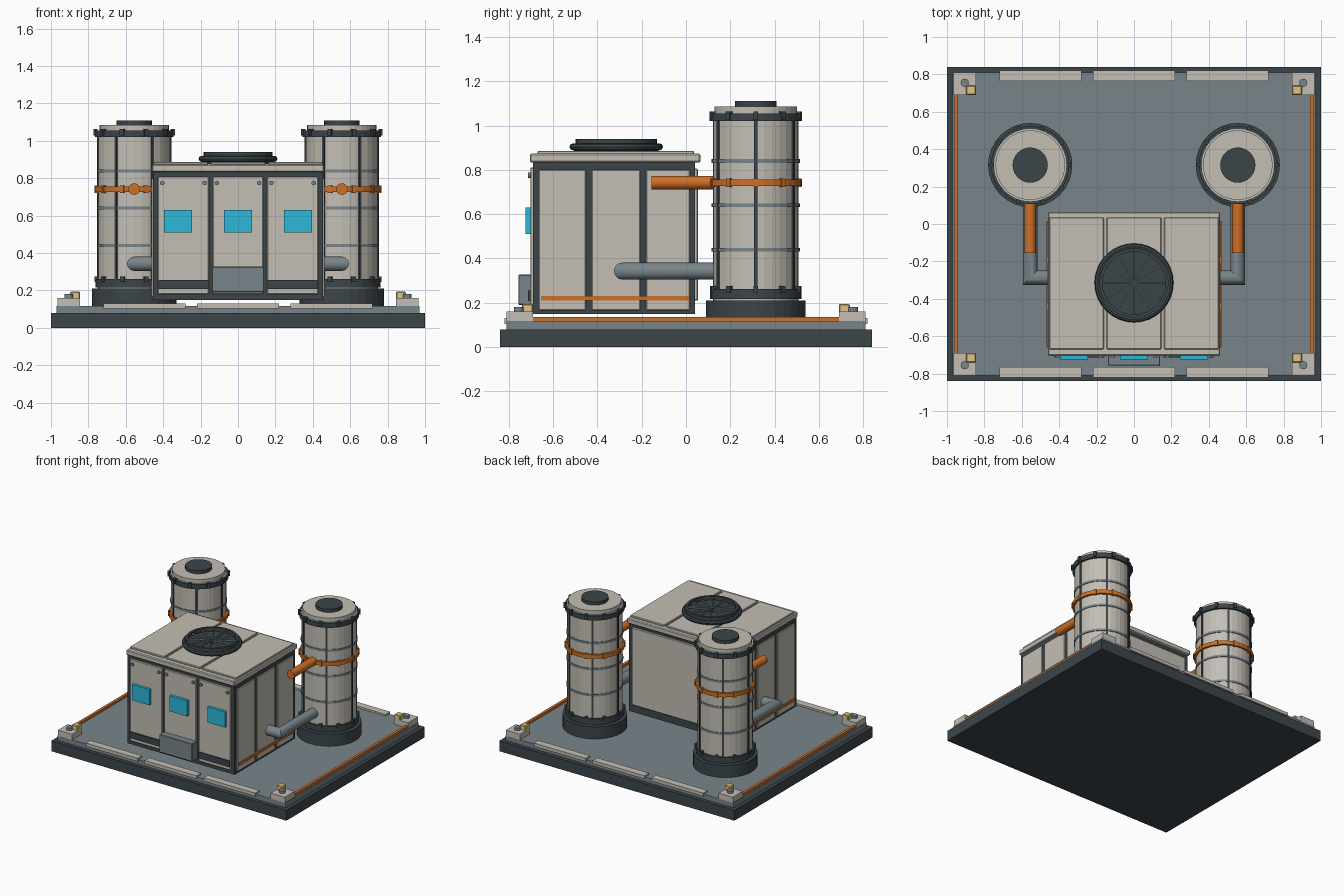
import bpy, bmesh, math
from mathutils import Matrix, Vector

if "Cube" in bpy.data.objects:
    bpy.data.objects.remove(bpy.data.objects["Cube"])


def mat(name, *c):
    m = bpy.data.materials.new(name)
    m.diffuse_color = (*c, 1)
    m.use_nodes = True
    m.node_tree.nodes["Principled BSDF"].inputs["Base Color"].default_value = m.diffuse_color
    return m


DARK = mat("dark_metal", .045, .06, .068)
MID = mat("mid_grey", .19, .235, .255)
LIGHT = mat("light_panel", .55, .52, .46)
ORANGE = mat("orange", .62, .16, .02)
CYAN = mat("cyan_glass", .025, .48, .70)
YELLOW = mat("pale_yellow", .75, .56, .23)


def finish(name, bm, m, smooth=False):
    bmesh.ops.recalc_face_normals(bm, faces=bm.faces)
    me = bpy.data.meshes.new(name)
    bm.to_mesh(me)
    bm.free()
    me.materials.append(m)
    ob = bpy.data.objects.new(name, me)
    bpy.context.collection.objects.link(ob)
    if smooth:
        bpy.ops.object.select_all(action='DESELECT')
        ob.select_set(True)
        bpy.context.view_layer.objects.active = ob
        bpy.ops.object.shade_smooth_by_angle(angle=math.radians(30))
    return ob


def box(name, m, x, y, z, bevel=0):
    """Box from (min, max) pairs."""
    bm = bmesh.new()
    c = Vector([(a[0] + a[1]) / 2 for a in (x, y, z)])
    s = [abs(a[1] - a[0]) for a in (x, y, z)]
    bmesh.ops.create_cube(bm, size=1, matrix=Matrix.Translation(c) @ Matrix.Diagonal((*s, 1)))
    ob = finish(name, bm, m)
    if bevel:
        b = ob.modifiers.new("bevel", 'BEVEL')
        b.width, b.segments = bevel, 1
    return ob


def cyl(name, m, c, r, length, axis='Z', n=32, smooth=False):
    """Cylinder centred on c along an axis."""
    rot = {'Z': Matrix(), 'Y': Matrix.Rotation(math.pi / 2, 4, 'X'),
           'X': Matrix.Rotation(math.pi / 2, 4, 'Y')}[axis]
    bm = bmesh.new()
    bmesh.ops.create_cone(bm, cap_ends=True, segments=n, radius1=r, radius2=r,
                          depth=length, matrix=Matrix.Translation(c) @ rot)
    return finish(name, bm, m, smooth)


def ring(name, m, c, profile, n=32):
    """Closed (radius, z) profile swept around a vertical axis at c."""
    bm = bmesh.new()
    rows = [[bm.verts.new((c[0] + r * math.cos(2 * math.pi * i / n),
                           c[1] + r * math.sin(2 * math.pi * i / n), z)) for r, z in profile]
            for i in range(n)]
    k = len(profile)
    for i in range(n):
        a, b = rows[i], rows[(i + 1) % n]
        for j in range(k):
            bm.faces.new((a[j], b[j], b[(j + 1) % k], a[(j + 1) % k]))
    return finish(name, bm, m)


def band(name, m, c, r0, r1, z0, z1):
    return ring(name, m, c, [(r0, z0), (r1, z0), (r1, z1), (r0, z1)])


def radial(name, m, c, count, r0, r1, width, z0, z1):
    """Boxes repeated around a vertical axis, joined in one object."""
    bm = bmesh.new()
    for i in range(count):
        mx = (Matrix.Translation((c[0], c[1], (z0 + z1) / 2))
              @ Matrix.Rotation(2 * math.pi * i / count, 4, 'Z')
              @ Matrix.Translation(((r0 + r1) / 2, 0, 0))
              @ Matrix.Diagonal((r1 - r0, width, z1 - z0, 1)))
        bmesh.ops.create_cube(bm, size=1, matrix=mx)
    return finish(name, bm, m)


def span(s, a, b):
    return tuple(sorted((s * a, s * b)))


# platform
box("base_slab", DARK, (-1, 1), (-.84, .84), (0, .08))
box("deck_plate", MID, (-.97, .97), (-.81, .81), (.08, .117))
for s in (-1, 1):
    box("deck_side_strip", ORANGE, span(s, .94, .96), (-.69, .69), (.115, .135))
    for x in (-.5, 0, .5):
        box("deck_edge_strip", LIGHT, (x - .22, x + .22), span(s, .765, .82), (.105, .13))
    for t in (-1, 1):
        box("corner_block", LIGHT, span(s, .845, .965), span(t, .69, .81), (.115, .16))
        cyl("corner_bolt", MID, (s * .905, t * .755, .168), .022, .024, n=12)
        box("corner_lamp", YELLOW, span(s, .845, .897), span(t, .69, .74), (.155, .195), .005)

# cabinet body and lid
box("cabinet_frame", DARK, (-.455, .455), (-.69, .04), (.15, .835))
box("cabinet_lid", LIGHT, (-.46, .46), (-.705, .065), (.833, .873), .006)
for x in (-.307, 0, .307):
    box("lid_panel", LIGHT, (x - .146, x + .146), (-.67, .035), (.87, .886), .004)
box("cabinet_back_panel", LIGHT, (-.425, .425), (.03, .054), (.21, .805), .004)

# cabinet side panels
for s in (-1, 1):
    for y in ((-.665, -.452), (-.427, -.207), (-.18, .018)):
        box("cabinet_side_panel", LIGHT, span(s, .44, .463), y, (.165, .80), .004)
    box("side_orange_strip", ORANGE, span(s, .45, .469), (-.655, .015), (.21, .23))

# cabinet front doors with windows, bolts and vents
for x in (-.292, 0, .292):
    box("front_door", LIGHT, (x - .136, x + .136), (-.703, -.68), (.18, .81), .004)
    wx = x * 1.1
    box("door_window", CYAN, (wx - .075, wx + .075), (-.724, -.70), (.51, .63))
    for d in (-.113, .113):
        cyl("door_bolt", MID, (x + d, -.705, .775), .012, .016, 'Y', 12)
    if x:
        box("door_vent", DARK, (x - .133, x + .133), (-.713, -.69), (.208, .255))
box("front_service_box", MID, (-.14, .14), (-.757, -.69), (.19, .328), .004)

# roof fan
F = (0, -.315)
cyl("fan_disc", DARK, (*F, .89), .19, .03)
ring("fan_outer_ring", DARK, F,
     [(.195 + .016 * math.cos(a * math.pi / 4), .904 + .016 * math.sin(a * math.pi / 4)) for a in range(8)])
band("fan_guard_ring", DARK, F, .168, .185, .91, .94)
radial("fan_spokes", MID, F, 12, 0, .172, .006, .918, .93)
cyl("fan_hub", DARK, (*F, .917), .022, .034, n=16)

# twin tanks with plumbing
for s in (-1, 1):
    c = (s * .555, .315)
    cyl("tank_base", DARK, (*c, .162), .225, .096)
    cyl("tank_body", LIGHT, (*c, .63), .194, .85)
    band("tank_lower_flange", DARK, c, .18, .206, .217, .262)
    band("tank_upper_flange", DARK, c, .17, .209, 1.02, 1.055)
    cyl("tank_cap", LIGHT, (*c, 1.065), .186, .04)
    cyl("tank_cap_knob", DARK, (*c, 1.095), .094, .03)
    for z in (.44, .64, .84):
        band("tank_seam_ring", MID, c, .185, .199, z - .008, z + .008)
    radial("tank_ribs", DARK, c, 6, .185, .2, .014, .25, 1.03)
    band("tank_orange_band", ORANGE, c, .185, .209, .727, .756)
    radial("orange_band_clips", ORANGE, c, 10, .195, .213, .02, .722, .762)
    radial("upper_flange_bolts", DARK, c, 10, .195, .217, .022, 1.028, 1.064)
    radial("lower_flange_bolts", DARK, c, 10, .19, .213, .022, .245, .275)
    cyl("orange_pipe", ORANGE, (c[0], -.013, .742), .031, .285, 'Y', 20, True)
    # mitred lower pipe from the tank into the cabinet
    bm = bmesh.new()
    rows = []
    for i in range(20):
        u, w = .038 * math.cos(i * math.pi / 10), .343 + .038 * math.sin(i * math.pi / 10)
        pts = ((.555 + u, .16, w), (.555 + u, -.287 - u, w), (.44, -.287 - u, w))
        rows.append([bm.verts.new((s * p[0], p[1], p[2])) for p in pts])
    for i in range(20):
        a, b = rows[i], rows[(i + 1) % 20]
        for j in (0, 1):
            bm.faces.new((a[j], b[j], b[j + 1], a[j + 1]))
    for j in (0, 2):
        bm.faces.new([r[j] for r in rows])
    finish("lower_pipe", bm, MID, True)
